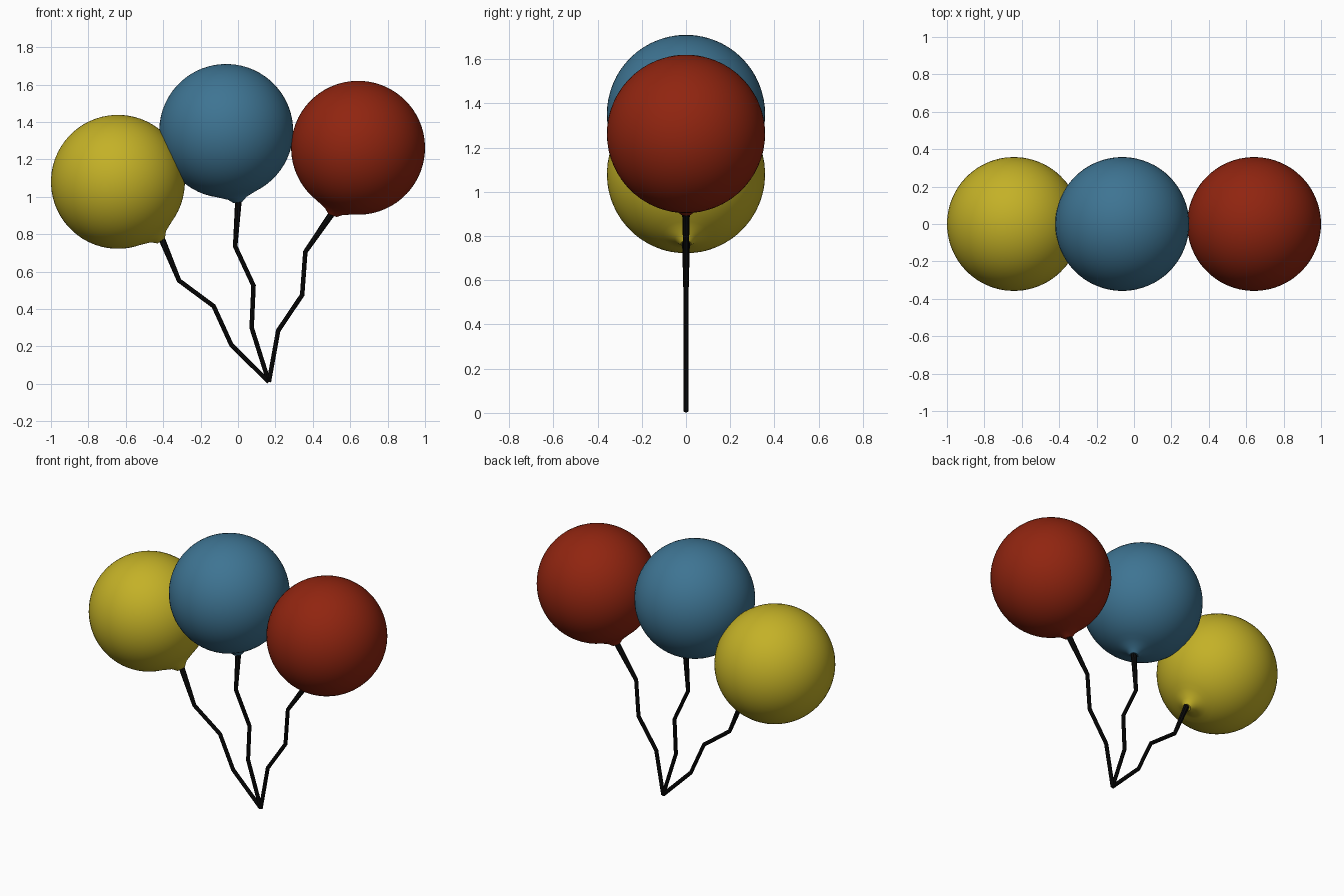
import bpy
import bmesh
from math import sin, cos, pi, radians
from mathutils import Vector

cube = bpy.data.objects.get("Cube")
if cube:
    bpy.data.objects.remove(cube, do_unlink=True)

RADIUS = 0.358
SEGMENTS = 64


def make_material(name, color):
    mat = bpy.data.materials.new(name)
    mat.use_nodes = True
    mat.diffuse_color = (*color, 1)
    mat.node_tree.nodes["Principled BSDF"].inputs["Base Color"].default_value = (*color, 1)
    return mat


def add_object(name, bm, mat):
    bmesh.ops.recalc_face_normals(bm, faces=bm.faces)
    mesh = bpy.data.meshes.new(name)
    bm.to_mesh(mesh)
    bm.free()
    mesh.materials.append(mat)
    obj = bpy.data.objects.new(name, mesh)
    bpy.context.collection.objects.link(obj)
    bpy.ops.object.select_all(action="DESELECT")
    obj.select_set(True)
    bpy.context.view_layer.objects.active = obj
    bpy.ops.object.shade_smooth_by_angle(angle=radians(40))
    return obj


def make_balloon(name, center, tip, mat):
    """Round balloon, lathed around an axis that points down to its tied neck."""
    center, tip = Vector(center), Vector(tip)
    axis = tip - center
    length = axis.length
    steps = 32
    profile = [Vector((RADIUS * sin(pi * i / steps), 0, RADIUS * cos(pi * i / steps)))
               for i in range(steps - 2)]
    # Neck: flares out of the sphere to a small flat end
    profile += [Vector((0.05, 0, -0.365)), Vector((0.024, 0, -length)), Vector((0, 0, -length))]
    bm = bmesh.new()
    verts = [bm.verts.new(p) for p in profile]
    edges = [bm.edges.new(pair) for pair in zip(verts, verts[1:])]
    bmesh.ops.spin(bm, geom=verts + edges, axis=(0, 0, 1), cent=(0, 0, 0),
                   angle=2 * pi, steps=SEGMENTS, use_duplicate=False)
    bmesh.ops.remove_doubles(bm, verts=bm.verts, dist=0.0001)
    obj = add_object(name, bm, mat)
    obj.location = center
    obj.rotation_mode = "QUATERNION"
    obj.rotation_quaternion = Vector((0, 0, -1)).rotation_difference(axis)


def make_string(name, points, mat, sides=8):
    """Kinked string with mitred corners, slightly thicker at the balloon."""
    path = [Vector((x, 0, z)) for x, z in points]
    bm = bmesh.new()
    rings = []
    for i, p in enumerate(path):
        before = (p - path[i - 1]).normalized() if i else None
        after = (path[i + 1] - p).normalized() if i < len(path) - 1 else None
        tangent = ((before or after) + (after or before)).normalized()
        across = Vector((tangent.z, 0, -tangent.x))
        mitre = 1 / tangent.dot(after or before)
        r = 0.018 if i == 0 else 0.012
        rings.append([bm.verts.new(p + across * r * mitre * cos(2 * pi * k / sides)
                                   + Vector((0, r * sin(2 * pi * k / sides), 0)))
                      for k in range(sides)])
    for a, b in zip(rings, rings[1:]):
        for k in range(sides):
            n = (k + 1) % sides
            bm.faces.new((a[k], a[n], b[n], b[k]))
    bm.faces.new(rings[0])
    bm.faces.new(rings[-1])
    add_object(name, bm, mat)


yellow = make_material("yellow rubber", (0.55, 0.44, 0.02))
blue = make_material("blue rubber", (0.048, 0.175, 0.29))
red = make_material("red rubber", (0.28, 0.018, 0.005))
black = make_material("black string", (0.003, 0.003, 0.003))

# Balloons
make_balloon("yellow_balloon", (-0.642, 0, 1.08), (-0.41, 0, 0.765), yellow)
make_balloon("blue_balloon", (-0.063, 0, 1.352), (0.0, 0, 0.97), blue)
make_balloon("red_balloon", (0.642, 0, 1.262), (0.505, 0, 0.9), red)

# Strings, all gathered at one knot
knot = (0.165, 0.01)
make_string("yellow_balloon_string",
            [(-0.412, 0.785), (-0.315, 0.552), (-0.13, 0.415), (-0.035, 0.207), knot], black)
make_string("blue_balloon_string",
            [(0.003, 0.99), (-0.015, 0.735), (0.083, 0.525), (0.073, 0.3), knot], black)
make_string("red_balloon_string",
            [(0.512, 0.925), (0.36, 0.705), (0.343, 0.475), (0.215, 0.285), knot], black)
